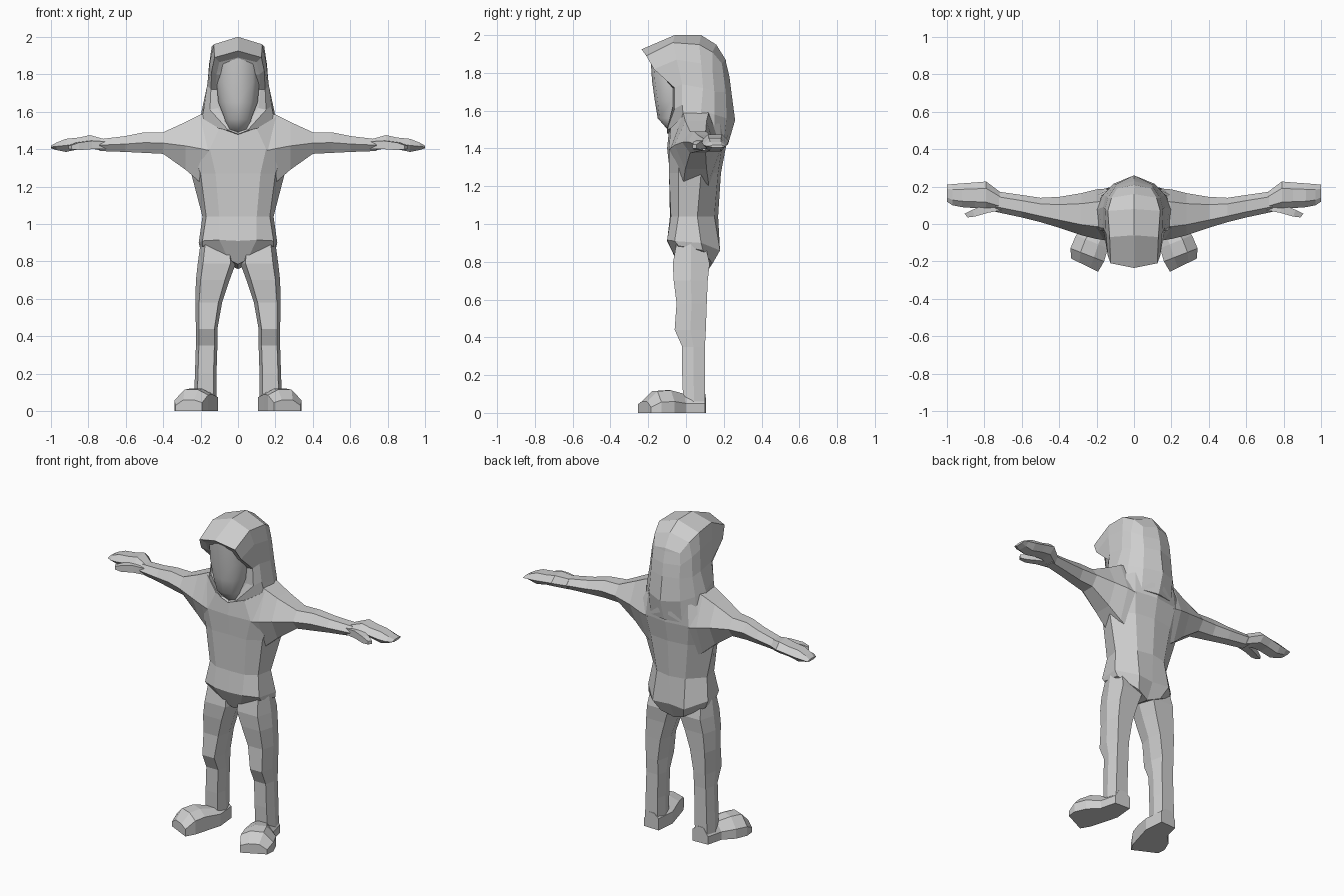
import bpy, bmesh

cloth = bpy.data.materials.new("plain_grey")
cloth.diffuse_color = (0.62, 0.62, 0.62, 1)


def loft(name, rows, closed=False, smooth=False):
    """Skin rows of points on the +x side, mirror across x, weld and cap."""
    bm = bmesh.new()
    grid = [[bm.verts.new(p) for p in row] for row in rows]
    n = len(rows[0])
    for a, b in zip(grid, grid[1:]):
        for i in range(n if closed else n - 1):
            j = (i + 1) % n
            bm.faces.new((a[i], a[j], b[j], b[i]))
    new = bmesh.ops.duplicate(bm, geom=bm.verts[:] + bm.edges[:] + bm.faces[:])
    for v in new["geom"]:
        if isinstance(v, bmesh.types.BMVert):
            v.co.x = -v.co.x
    bmesh.ops.remove_doubles(bm, verts=bm.verts[:], dist=0.0005)
    bmesh.ops.holes_fill(bm, edges=[e for e in bm.edges if e.is_boundary], sides=0)
    bmesh.ops.triangulate(bm, faces=[f for f in bm.faces if len(f.verts) > 4])
    bmesh.ops.recalc_face_normals(bm, faces=bm.faces[:])
    for f in bm.faces:
        f.smooth = smooth
    me = bpy.data.meshes.new(name)
    bm.to_mesh(me)
    bm.free()
    me.materials.append(cloth)
    ob = bpy.data.objects.new(name, me)
    bpy.context.collection.objects.link(ob)
    if smooth:
        bpy.context.view_layer.objects.active = ob
        ob.select_set(True)
        bpy.ops.object.shade_smooth_by_angle(angle=1.0)
        ob.select_set(False)
    return ob


def level(z, pts):
    return [(x, y, z) for x, y in pts]


# Torso: half rings from front centre round to back centre
loft("torso", [
    [(0, -.04, .785), (.05, -.05, .81), (.19, -.04, .885), (.2, .09, .86), (.08, .14, .79), (0, .12, .76)],
    [(0, -.10, .91), (.10, -.10, .915), (.19, -.06, .91), (.21, .08, .90), (.11, .18, .86), (0, .165, .86)],
    level(1.04, [(0, -.085), (.10, -.08), (.17, -.04), (.19, .06), (.10, .15), (0, .17)]),
    level(1.27, [(0, -.085), (.12, -.09), (.20, -.04), (.25, .08), (.13, .17), (0, .185)]),
    level(1.40, [(0, -.10), (.15, -.09), (.25, -.04), (.28, .12), (.15, .19), (0, .21)]),
    [(0, -.09, 1.50), (.10, -.08, 1.51), (.20, -.02, 1.57), (.20, .09, 1.57), (.14, .18, 1.53), (0, .235, 1.5)],
])

# Hood: arches from brim lining to back seam, crown down to under the collar
loft("hood", [
    [(0, -.19, 1.89), (.10, -.18, 1.865), (.115, -.14, 1.80), (.12, -.07, 1.72), (.11, -.07, 1.62), (.04, -.08, 1.52), (0, -.07, 1.50)],
    [(0, -.235, 1.925), (.125, -.21, 1.89), (.14, -.17, 1.82), (.145, -.06, 1.72), (.15, -.06, 1.61), (.05, -.10, 1.50), (0, -.10, 1.48)],
    [(0, -.06, 2.0), (.13, -.07, 1.96), (.15, -.05, 1.87), (.165, -.02, 1.74), (.18, -.02, 1.63), (.20, -.01, 1.53), (0, 0, 1.45)],
    [(0, .08, 2.0), (.14, .07, 1.95), (.155, .08, 1.85), (.165, .09, 1.72), (.195, .08, 1.60), (.21, .08, 1.50), (0, .07, 1.45)],
    [(0, .16, 1.95), (.12, .14, 1.91), (.14, .14, 1.82), (.15, .15, 1.70), (.17, .15, 1.58), (.18, .15, 1.46), (0, .13, 1.42)],
    [(0, .21, 1.87), (.09, .19, 1.85), (.10, .20, 1.78), (.10, .21, 1.70), (.11, .215, 1.56), (.11, .20, 1.42), (0, .18, 1.41)],
    [(0, .21, 1.87), (0, .213, 1.85), (0, .23, 1.78), (0, .24, 1.70), (0, .26, 1.55), (0, .222, 1.42), (0, .222, 1.42)],
])

# Face and neck: smooth mask set into the hood
loft("face", [
    level(1.48, [(0, -.08), (.04, -.07), (.06, -.04), (.06, 0), (0, 0)]),
    level(1.56, [(0, -.15), (.05, -.14), (.07, -.09), (.07, 0), (0, 0)]),
    level(1.65, [(0, -.165), (.07, -.15), (.105, -.08), (.10, 0), (0, 0)]),
    level(1.76, [(0, -.18), (.08, -.165), (.115, -.09), (.11, 0), (0, 0)]),
    level(1.885, [(0, -.188), (.08, -.175), (.11, -.11), (.11, 0), (0, 0)]),
], smooth=True)


# Arms: six-sided sections along x, given as x, y range, z range
def arm_ring(x, y0, y1, z0, z1):
    a, b, zm = y0 + (y1 - y0) * .25, y1 - (y1 - y0) * .25, (z0 + z1) / 2
    return [(x, a, z0), (x, y0, zm), (x, a, z1), (x, b, z1), (x, y1, zm), (x, b, z0)]


loft("arms", [arm_ring(*s) for s in (
    (.14, -.09, .19, 1.18, 1.60), (.20, -.08, .185, 1.22, 1.585),
    (.28, -.06, .165, 1.29, 1.545), (.40, -.02, .145, 1.375, 1.49),
    (.50, .01, .14, 1.38, 1.49), (.60, .035, .155, 1.385, 1.47),
    (.74, .065, .175, 1.39, 1.453))], closed=True)

loft("hands", [arm_ring(*s) for s in (
    (.72, .07, .175, 1.39, 1.455), (.79, .08, .227, 1.405, 1.475),
    (.85, .085, .222, 1.40, 1.462), (.92, .09, .217, 1.385, 1.455),
    (.97, .10, .213, 1.395, 1.435), (1.0, .12, .21, 1.405, 1.418))], closed=True)

loft("thumbs", [[(x, y, z0), (x, y, z1), (x + .015, y + w, z1), (x + .015, y + w, z0)]
                for x, y, w, z0, z1 in (
    (.70, .075, .05, 1.40, 1.44), (.78, .06, .045, 1.40, 1.445),
    (.85, .04, .035, 1.395, 1.435), (.89, .035, .02, 1.40, 1.42))], closed=True)


# Legs: six-sided sections up z, given as z, x range, y range
def leg_ring(z, x0, x1, y0, y1):
    d, ym = (x1 - x0) * .14, (y0 + y1) / 2
    return [(x0 + d, y0, z), (x1 - d, y0, z), (x1, ym, z),
            (x1 - d, y1, z), (x0 + d, y1, z), (x0, ym, z)]


loft("legs", [leg_ring(*s) for s in (
    (.06, .115, .235, -.015, .10), (.20, .115, .23, -.02, .10),
    (.35, .11, .225, -.02, .10), (.44, .11, .225, -.06, .105),
    (.58, .085, .228, -.05, .11), (.70, .045, .225, -.065, .115),
    (.79, .012, .215, -.07, .125), (.90, .02, .20, -.05, .10))], closed=True)

# Feet: turned outward, sections from heel to toe with inner and outer edges
loft("feet", [[(xi, yi, 0), (xi, yi, h * .75), (xi * .7 + xo * .3, yi * .7 + yo * .3, h),
               (xi * .3 + xo * .7, yi * .3 + yo * .7, h), (xo, yo, h * .5), (xo, yo, 0)]
              for xi, yi, xo, yo, h in (
    (.12, .105, .225, .10, .10), (.108, -.02, .25, .0, .10),
    (.14, -.13, .31, -.06, .12), (.16, -.20, .34, -.13, .115),
    (.192, -.255, .335, -.185, .06))], closed=True)
